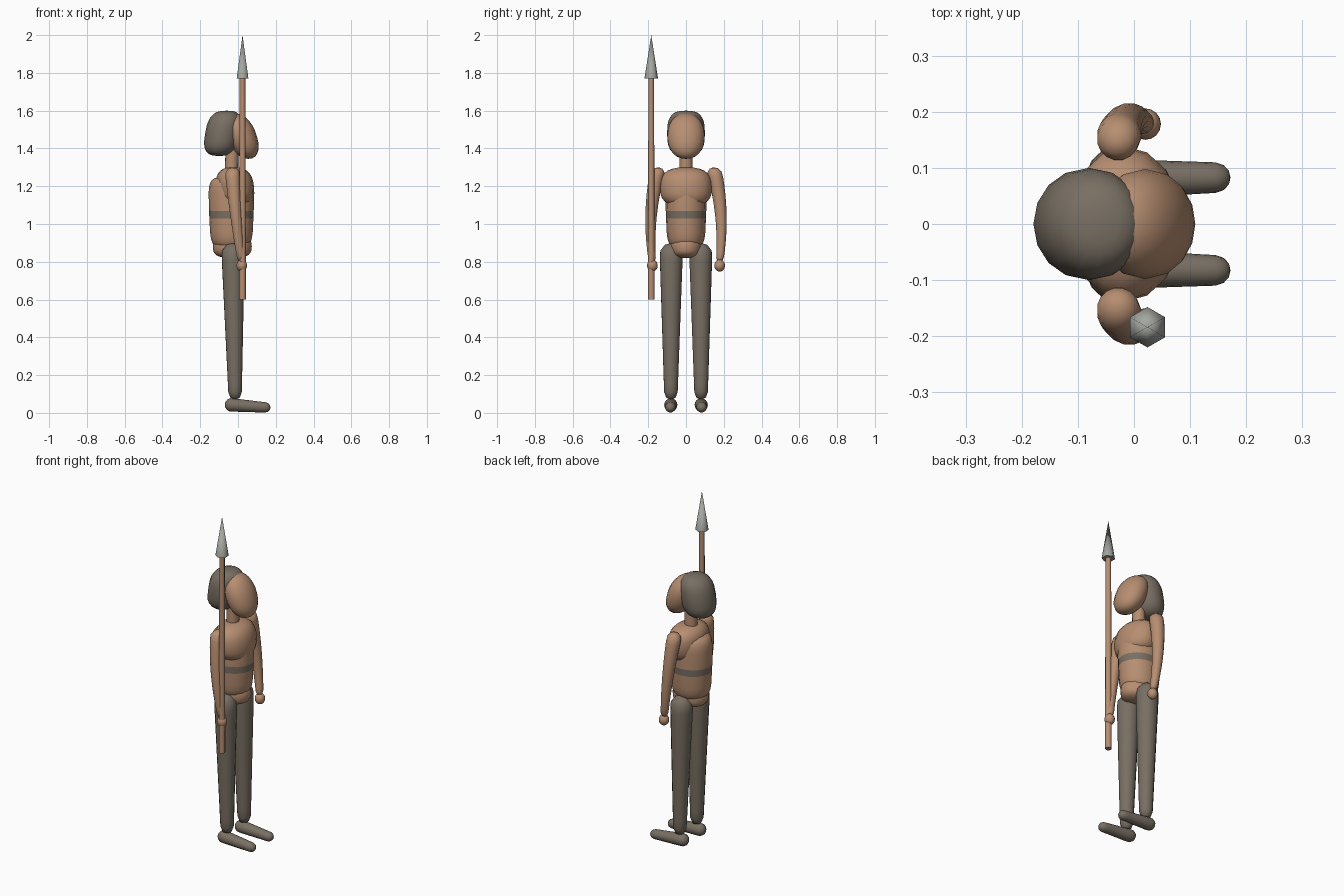
import bpy, bmesh, math
from mathutils import Vector

if "Cube" in bpy.data.objects:
    bpy.data.objects.remove(bpy.data.objects["Cube"], do_unlink=True)


def material(name, colour):
    mat = bpy.data.materials.new(name)
    mat.use_nodes = True
    mat.diffuse_color = (*colour, 1)
    shader = mat.node_tree.nodes["Principled BSDF"]
    shader.inputs["Base Color"].default_value = (*colour, 1)
    return mat


skin = material("warm skin", (0.47, 0.27, 0.165))
cloth = material("grey brown cloth", (0.19, 0.16, 0.125))
steel = material("dull steel", (0.37, 0.38, 0.35))


def finish(name, bm, mat):
    """Turn a bmesh into a smooth shaded object of one colour."""
    bmesh.ops.recalc_face_normals(bm, faces=bm.faces)
    mesh = bpy.data.meshes.new(name)
    bm.to_mesh(mesh)
    bm.free()
    mesh.materials.append(mat)
    obj = bpy.data.objects.new(name, mesh)
    bpy.context.collection.objects.link(obj)
    bpy.ops.object.select_all(action="DESELECT")
    obj.select_set(True)
    bpy.context.view_layer.objects.active = obj
    bpy.ops.object.shade_smooth_by_angle(angle=math.radians(65))
    return obj


def unit_sphere():
    bm = bmesh.new()
    bmesh.ops.create_uvsphere(bm, u_segments=16, v_segments=14, radius=1)
    return bm


def blob(name, centre, radii, mat, fullness=1, taper=0, lean=0, cuts=()):
    """Ellipsoid that can be squared off in profile, widened upward or leaned along x."""
    bm = unit_sphere()
    centre, radii = Vector(centre), Vector(radii)
    for vert in bm.verts:
        x, y, z = vert.co
        reach = math.hypot(x, y)
        height = math.copysign(abs(z) ** fullness, z)
        widen = (1 + taper * height) * max(reach, 1e-6) ** (fullness - 1)
        vert.co = centre + Vector((x * widen, y * widen, height)) * radii
        vert.co.x += lean * height
    # Level cuts give painted bands a clean edge
    for level in cuts:
        bmesh.ops.bisect_plane(bm, geom=bm.verts[:] + bm.edges[:] + bm.faces[:],
                               plane_co=(0, 0, level), plane_no=(0, 0, 1))
    return finish(name, bm, mat)


def limb(name, start, end, start_radius, end_radius, mat, bow=(0, 0, 0)):
    """Tapered tube with rounded ends, bowed sideways in the middle."""
    bm = unit_sphere()
    start, end, bow = Vector(start), Vector(end), Vector(bow)
    span = end - start
    frame = span.to_track_quat("Z", "Y")
    for vert in bm.verts:
        x, y, z = vert.co
        along = (z + 1) / 2
        radius = start_radius + (end_radius - start_radius) * along
        from_tip = span.length * min(along, 1 - along)
        inset = 1 - min(max(from_tip, 0) / radius, 1)
        radius *= math.sqrt(1 - inset * inset)
        ring = Vector((x, y, 0)).normalized() * radius
        middle = start + span * along + bow * (1 - z * z)
        vert.co = middle + frame @ ring
    return finish(name, bm, mat)


def spike(name, centre, bottom, top, bottom_radius, top_radius, sides, mat):
    """Upright cone or rod between two heights."""
    bm = bmesh.new()
    bmesh.ops.create_cone(bm, cap_ends=True, segments=sides, radius1=bottom_radius,
                          radius2=top_radius, depth=top - bottom)
    bmesh.ops.translate(bm, verts=bm.verts, vec=(*centre, (top + bottom) / 2))
    return finish(name, bm, mat)


# Head, hair and neck (the figure faces +x)
blob("face", (0.02, 0, 1.465), (0.08, 0.098, 0.12), skin, fullness=0.9, lean=-0.035)
blob("hair", (-0.08, 0, 1.48), (0.094, 0.1, 0.12), cloth, fullness=0.7, lean=0.02)
limb("neck", (-0.035, 0, 1.25), (-0.03, 0, 1.45), 0.035, 0.035, skin)

# Trunk with a painted waist band
band_bottom, band_top = 1.03, 1.07
trunk = blob("trunk", (-0.035, 0, 1.06), (0.118, 0.107, 0.19), skin,
             fullness=0.4, taper=0.06, cuts=(band_bottom, band_top))
trunk.data.materials.append(cloth)
for face in trunk.data.polygons:
    if band_bottom < face.center.z < band_top:
        face.material_index = 1
blob("chest", (-0.015, 0, 1.195), (0.1, 0.138, 0.105), skin, fullness=0.75, lean=-0.01)
blob("pelvis", (-0.03, 0, 0.88), (0.103, 0.085, 0.06), skin, fullness=0.7)

# Paired limbs
for side, sign in (("left", 1), ("right", -1)):
    limb(side + "_arm", (-0.03, sign * 0.145, 1.3), (0.018, sign * 0.178, 0.8),
         0.042, 0.02, skin, bow=(-0.005, sign * 0.023, 0))
    blob(side + "_hand", (0.02, sign * 0.178, 0.78), (0.028, 0.028, 0.032), skin)
    limb(side + "_leg", (-0.027, sign * 0.078, 0.9), (-0.015, sign * 0.08, 0.07),
         0.064, 0.035, cloth)
    limb(side + "_foot", (-0.07, sign * 0.08, 0.045), (0.172, sign * 0.083, 0.027),
         0.037, 0.026, cloth)

# Spear held in the right hand
grip = (0.024, -0.184)
spike("spear_shaft", grip, 0.6, 1.775, 0.018, 0.015, 8, skin)
spike("spear_tip", grip, 1.77, 2, 0.036, 0, 6, steel)
